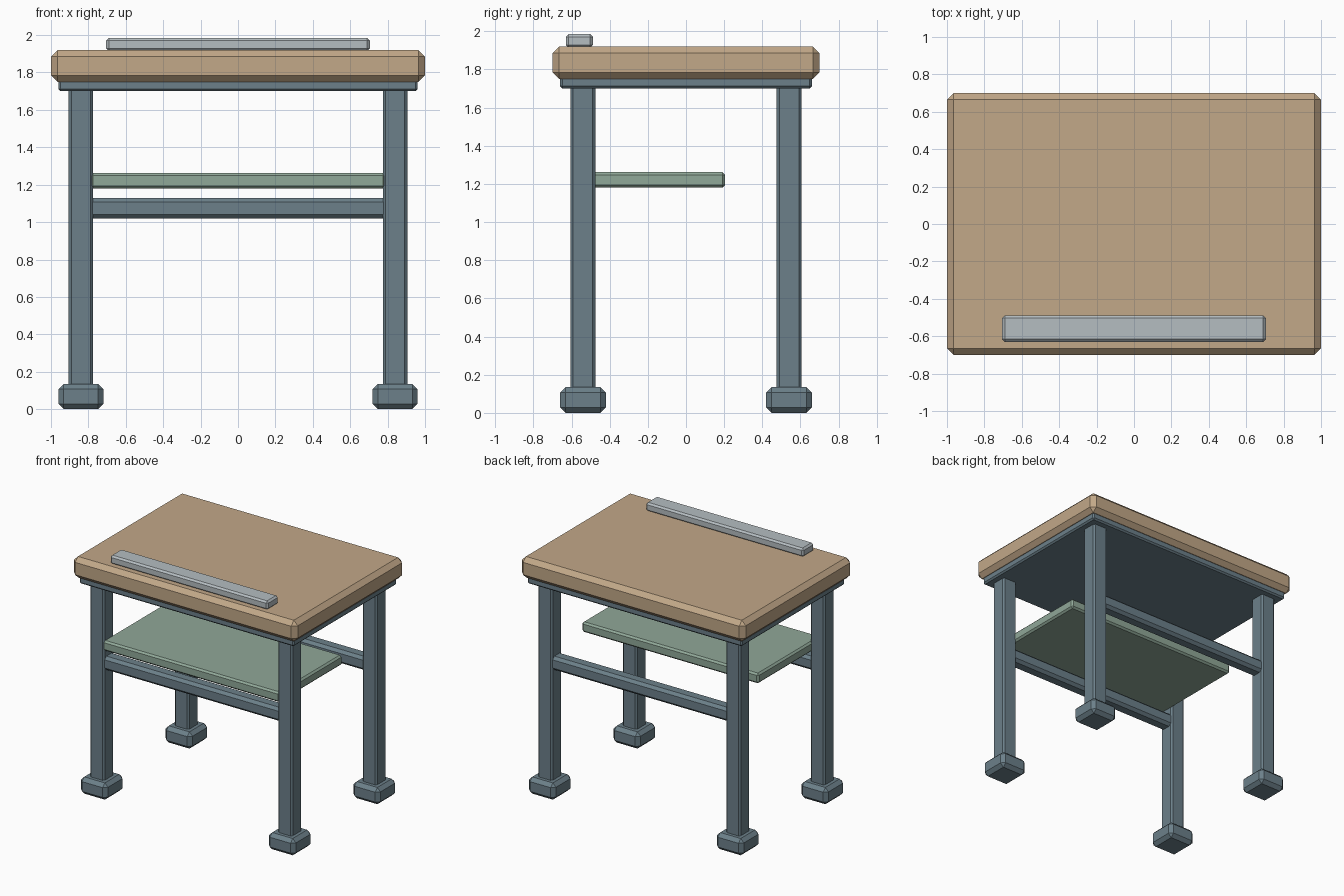
import bpy
import bmesh

if "Cube" in bpy.data.objects:
    bpy.data.objects.remove(bpy.data.objects["Cube"])


def material(name, rgb):
    # sRGB 0-255 converted to linear diffuse colour
    def lin(c):
        c /= 255
        return c / 12.92 if c <= 0.04045 else ((c + 0.055) / 1.055) ** 2.4
    m = bpy.data.materials.new(name)
    m.diffuse_color = (*[lin(c) for c in rgb], 1)
    m.use_nodes = True
    m.node_tree.nodes["Principled BSDF"].inputs["Base Color"].default_value = m.diffuse_color
    return m


wood = material("warm wood", (194, 168, 136))
steel = material("slate metal", (108, 128, 138))
green = material("sage green", (144, 168, 152))
grey = material("light grey", (181, 189, 193))


def box(name, x, y, z, mat, bevel):
    """Chamfered box from (min, max) ranges on each axis."""
    bm = bmesh.new()
    bmesh.ops.create_cube(bm, size=1)
    for v in bm.verts:
        v.co = [r[0] if c < 0 else r[1] for c, r in zip(v.co, (x, y, z))]
    bmesh.ops.bevel(bm, geom=bm.edges[:], offset=bevel, segments=1,
                    profile=0.5, affect='EDGES')
    bmesh.ops.recalc_face_normals(bm, faces=bm.faces[:])
    me = bpy.data.meshes.new(name)
    bm.to_mesh(me)
    bm.free()
    me.materials.append(mat)
    ob = bpy.data.objects.new(name, me)
    bpy.context.collection.objects.link(ob)
    return ob


def around(c, width):
    return (c - width / 2, c + width / 2)


# Desktop, the frame under it and the pen strip
box("desktop", (-1, 1), (-0.7, 0.7), (1.75, 1.92), wood, 0.035)
box("under_frame", (-0.96, 0.96), (-0.66, 0.66), (1.70, 1.78), steel, 0.012)
box("pen_strip", (-0.705, 0.705), (-0.63, -0.488), (1.915, 1.985), grey, 0.014)

# Book shelf set between the front legs
box("shelf", (-0.79, 0.79), (-0.60, 0.205), (1.18, 1.262), green, 0.014)

# Legs, feet and cross rails
for y, end in ((-0.54, "front"), (0.54, "back")):
    for x, side in ((-0.84, "left"), (0.84, "right")):
        box(f"{end}_{side}_leg", around(x, 0.13), around(y, 0.13),
            (0.08, 1.73), steel, 0.014)
        box(f"{end}_{side}_foot", around(x, 0.24), around(y, 0.24),
            (0, 0.135), steel, 0.028)
    box(f"{end}_rail", (-0.82, 0.82), around(y, 0.11), (1.02, 1.13), steel, 0.022)
